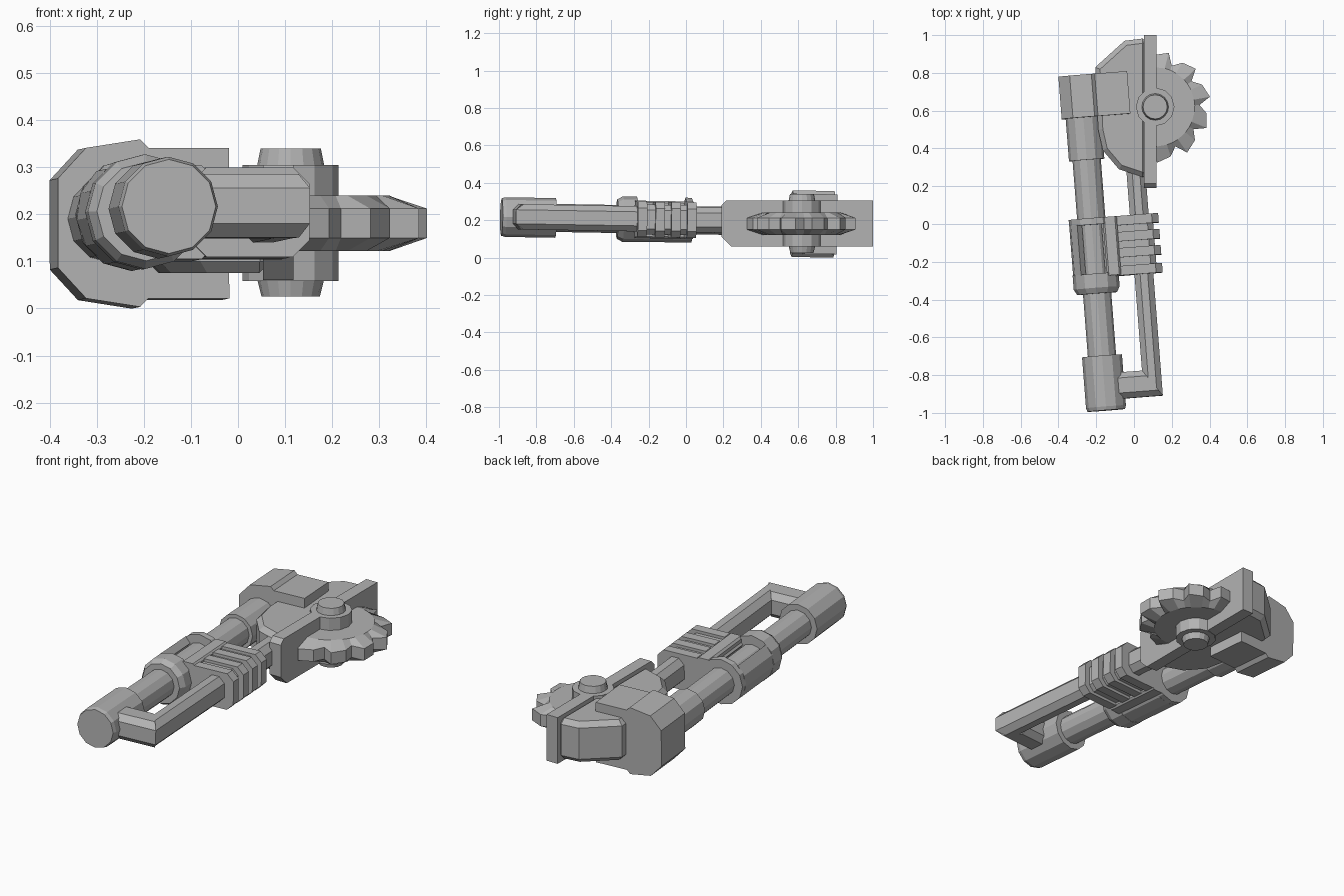
import bpy, bmesh
from math import sin, cos, pi, radians
from mathutils import Matrix

cube = bpy.data.objects.get("Cube")
if cube:
    bpy.data.objects.remove(cube, do_unlink=True)

# Single plain grey for everything
grey = bpy.data.materials.new("plain_grey")
grey.use_nodes = True
colour = (0.45, 0.45, 0.45, 1)
grey.diffuse_color = colour
grey.node_tree.nodes["Principled BSDF"].inputs["Base Color"].default_value = colour

# Slightly turned and tipped frame shared by the shaft parts
SHAFT = (Matrix.Translation((-0.224, 0, 0.2))
         @ Matrix.Rotation(0.078, 4, 'Z') @ Matrix.Rotation(-0.017, 4, 'X'))
WORLD = Matrix.Identity(4)


def finish(name, bm, matrix):
    bmesh.ops.recalc_face_normals(bm, faces=bm.faces[:])
    mesh = bpy.data.meshes.new(name)
    bm.to_mesh(mesh)
    bm.free()
    mesh.materials.append(grey)
    obj = bpy.data.objects.new(name, mesh)
    obj.matrix_world = matrix
    bpy.context.collection.objects.link(obj)
    return obj


def place(p, q, t, axis):
    return {'x': (t, p, q), 'y': (p, t, q), 'z': (p, q, t)}[axis]


def loft(name, sections, axis, matrix=SHAFT):
    """Join (profile, position) sections; a position may depend on the point."""
    bm = bmesh.new()
    rings = []
    for pts, t in sections:
        rings.append([bm.verts.new(place(p, q, t(p, q) if callable(t) else t, axis))
                      for p, q in pts])
    n = len(rings[0])
    bm.faces.new(rings[0])
    bm.faces.new(rings[-1])
    for a, b in zip(rings, rings[1:]):
        for i in range(n):
            j = (i + 1) % n
            bm.faces.new((a[i], a[j], b[j], b[i]))
    return finish(name, bm, matrix)


def prism(name, pts, a, b, axis, matrix=SHAFT):
    return loft(name, [(pts, a), (pts, b)], axis, matrix)


def ring(r, n=12, cx=0, cy=0):
    return [(cx + r * cos(2 * pi * i / n), cy + r * sin(2 * pi * i / n)) for i in range(n)]


def chamfered(x0, x1, y0, y1, c):
    return [(x0 + c, y0), (x1 - c, y0), (x1, y0 + c), (x1, y1 - c),
            (x1 - c, y1), (x0 + c, y1), (x0, y1 - c), (x0, y0 + c)]


# Shaft, its end knob and upper socket
prism("shaft", ring(0.075), -0.95, 0.7, 'y')
loft("end_knob", [(ring(0.1), -0.99), (ring(0.106), -0.97), (ring(0.106), -0.7)], 'y')
prism("upper_socket", ring(0.094), 0.34, 0.6, 'y')

# Sleeve: solid front rim, open-topped shell, thin rear rim
loft("sleeve_front_rim", [(ring(0.105), -0.37), (ring(0.122), -0.34),
                          (ring(0.122), -0.265)], 'y')
arc = [radians(130 + 28 * i) for i in range(11)]
shell = ([(0.12 * cos(a), 0.12 * sin(a)) for a in arc]
         + [(0.08 * cos(a), 0.08 * sin(a)) for a in reversed(arc)])
prism("sleeve_shell", shell, -0.27, 0.0, 'y')
prism("sleeve_rear_rim", ring(0.12), -0.005, 0.03, 'y')


# Side handle: rod and cross bar meeting in a mitred corner
def mitre_v(u, w):
    return -0.935 + (0.305 - u) * 1.4


def mitre_u(v, w):
    return 0.305 - (v + 0.935) / 1.4


prism("side_rod", chamfered(0.205, 0.305, -0.065, 0.07, 0.03), mitre_v, 0.3, 'y')
prism("cross_bar", chamfered(-0.935, -0.795, -0.065, 0.07, 0.03), 0.03, mitre_u, 'x')

# Ribbed grip joining the sleeve and the rod
prism("grip_core", chamfered(0.06, 0.325, -0.08, 0.08, 0.03), -0.265, 0.02, 'y')
for i, v in enumerate((-0.285, -0.19, -0.105, -0.02)):
    rib = chamfered(0.1, 0.355, -0.095, 0.095, 0.035)
    prism(f"grip_rib_{i + 1}", rib, v, v + 0.05, 'y')
prism("grip_inner_block", chamfered(0.06, 0.135, -0.1, 0.1, 0.01), -0.28, 0.03, 'y')

# Clamp round the shaft top with an arm gripping the housing
half = [(-0.115, 0.095), (-0.055, 0.16), (0.06, 0.178), (0.078, 0.16), (0.25, 0.16)]
clamp = half + [(u, -w) for u, w in reversed(half)]
prism("clamp", [(u, w - 0.009) for u, w in clamp], 0.565, 0.79, 'y')

# Blade housing
outline = [(0.07, 0.985), (-0.05, 0.97), (-0.205, 0.83), (-0.19, 0.5),
           (-0.165, 0.39), (-0.08, 0.29), (0.07, 0.24)]
housing = prism("blade_housing", outline, 0.075, 0.29, 'z', WORLD)
bevel = housing.modifiers.new("edge_bevel", 'BEVEL')
bevel.width = 0.025
bevel.segments = 1
bevel.limit_method = 'ANGLE'
bevel.angle_limit = radians(75)

# Guard bar along the open side of the housing
bar = [(0.24, 0.06), (1.0, 0.06), (1.0, 0.305), (0.215, 0.305), (0.19, 0.28), (0.19, 0.11)]
prism("guard_bar", bar, 0.053, 0.118, 'x', WORLD)

# Toothed blade, thinner towards the tips
HUB = (0.112, 0.62)
TEETH = 11
outer, inner = [], []
for k in range(TEETH):
    for step, r in ((-8, 0.235), (0, 0.295), (15, 0.275)):
        a = radians(10.5 + step + 360 * k / TEETH)
        outer.append((HUB[0] + r * cos(a), HUB[1] + r * sin(a)))
        inner.append((HUB[0] + 0.21 * cos(a), HUB[1] + 0.21 * sin(a)))
loft("blade", [(inner, 0.122), (outer, 0.15), (outer, 0.212), (inner, 0.24)], 'z', WORLD)

# Hub collar and axle
prism("hub_collar", ring(0.102, 12, *HUB), 0.058, 0.305, 'z', WORLD)
loft("axle", [(ring(0.062, 16, *HUB), 0.025), (ring(0.072, 16, *HUB), 0.065),
              (ring(0.072, 16, *HUB), 0.3), (ring(0.064, 16, *HUB), 0.34)], 'z', WORLD)
